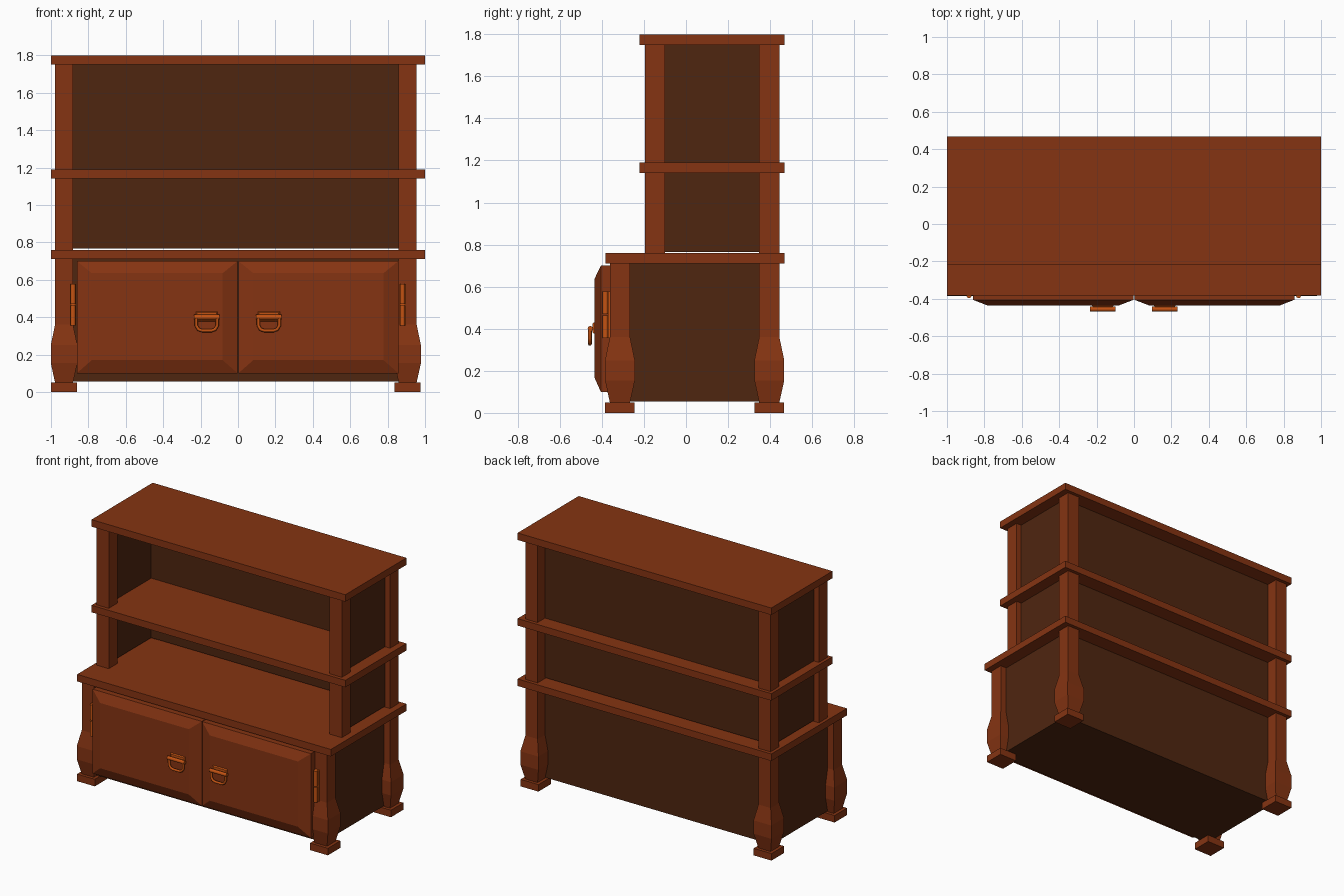
import bpy, bmesh, math
from mathutils import Vector

if "Cube" in bpy.data.objects:
    bpy.data.objects.remove(bpy.data.objects["Cube"])


def material(name, rgb):
    m = bpy.data.materials.new(name)
    m.diffuse_color = (*rgb, 1)
    m.use_nodes = True
    m.node_tree.nodes["Principled BSDF"].inputs["Base Color"].default_value = m.diffuse_color
    return m


WOOD = material("red brown wood", (0.235, 0.034, 0.006))
DARK = material("dark brown panel", (0.078, 0.019, 0.005))
METAL = material("copper metal", (0.55, 0.085, 0.006))


def finish(bm, name, mat):
    bmesh.ops.recalc_face_normals(bm, faces=bm.faces)
    me = bpy.data.meshes.new(name)
    bm.to_mesh(me)
    bm.free()
    me.materials.append(mat)
    ob = bpy.data.objects.new(name, me)
    bpy.context.collection.objects.link(ob)
    return ob


def loft(name, rings, mat):
    """Skin a stack of point rings and cap both ends."""
    bm = bmesh.new()
    vs = [[bm.verts.new(p) for p in r] for r in rings]
    n = len(vs[0])
    for a, b in zip(vs, vs[1:]):
        for i in range(n):
            bm.faces.new((a[i], a[(i + 1) % n], b[(i + 1) % n], b[i]))
    bm.faces.new(vs[0])
    bm.faces.new(vs[-1])
    return finish(bm, name, mat)


def flat_ring(x0, x1, y0, y1, z):
    return [(x0, y0, z), (x1, y0, z), (x1, y1, z), (x0, y1, z)]


def front_ring(x0, x1, z0, z1, y):
    return [(x0, y, z0), (x1, y, z0), (x1, y, z1), (x0, y, z1)]


def box(name, x0, x1, y0, y1, z0, z1, mat):
    return loft(name, [flat_ring(x0, x1, y0, y1, z) for z in (z0, z1)], mat)


def post(name, x, y, profile):
    """Square post from (half width, height) pairs."""
    return loft(name, [flat_ring(x - w, x + w, y - w, y + w, z) for w, z in profile], WOOD)


def rod(name, pts, r, mat, segs=8):
    cu = bpy.data.curves.new(name, 'CURVE')
    cu.dimensions = '3D'
    cu.bevel_depth = r
    cu.bevel_resolution = (segs - 4) // 2
    cu.use_fill_caps = True
    sp = cu.splines.new('POLY')
    sp.points.add(len(pts) - 1)
    for p, q in zip(sp.points, pts):
        p.co = (*q, 1)
    cu.materials.append(mat)
    ob = bpy.data.objects.new(name, cu)
    bpy.context.collection.objects.link(ob)
    return ob


# Three horizontal boards
box("counter_board", -1, 1, -0.383, 0.468, 0.71, 0.76, WOOD)
box("middle_shelf", -1, 1, -0.22, 0.468, 1.14, 1.19, WOOD)
box("top_board", -1, 1, -0.22, 0.468, 1.75, 1.80, WOOD)

XL, XR = -0.93, 0.907            # post centre lines
YB, YF, YU = 0.396, -0.314, -0.147

# Legs with swollen lower part, feet and upper posts
LEG = [(0.048, 0.05), (0.071, 0.155), (0.071, 0.25), (0.048, 0.36), (0.048, 0.71)]
for side, x in (("left", XL), ("right", XR)):
    for place, y in (("front", YF), ("back", YB)):
        post(f"{place}_{side}_leg", x, y, LEG)
        post(f"{place}_{side}_foot", x, y, [(0.07, 0), (0.07, 0.05)])
    for place, y in (("front", YU), ("back", YB)):
        post(f"{place}_{side}_upper_post", x, y, [(0.048, 0.76), (0.048, 1.75)])

# Dark cabinet body
box("cabinet_body", XL, XR, -0.335, 0.36, 0.055, 0.71, DARK)

# Thin dark panels of the upper shelves
box("upper_back_panel", XL, XR, 0.34, 0.36, 0.766, 1.75, DARK)
for side, x in (("left", XL), ("right", XR)):
    box(f"upper_{side}_panel", x - 0.008, x + 0.008, YU, 0.36, 0.766, 1.75, DARK)

# Raised doors, hinges and handles
for side, x0, x1, hx, cx in (("left", -0.862, -0.002, -0.882, -0.167),
                             ("right", 0.002, 0.858, 0.88, 0.165)):
    c = 0.08
    loft(f"{side}_door", [
        front_ring(x0, x1, 0.10, 0.70, -0.335),
        front_ring(x0, x1, 0.10, 0.70, -0.405),
        front_ring(x0 + c, x1 - c, 0.17, 0.635, -0.436)], WOOD)

    # Hinge: back plate and two stacked barrels
    box(f"{side}_hinge_plate", hx - 0.017, hx + 0.017, -0.372, -0.355, 0.355, 0.578, METAL)
    for k, (z0, z1) in enumerate(((0.355, 0.462), (0.47, 0.578))):
        rod(f"{side}_hinge_barrel_{k}", [(hx, -0.383, z0), (hx, -0.383, z1)], 0.014, METAL)

    # Handle: tapered plate, pivots and hanging bail
    loft(f"{side}_handle_plate", [
        front_ring(cx - 0.06, cx + 0.06, 0.375, 0.432, -0.434),
        front_ring(cx - 0.052, cx + 0.052, 0.382, 0.425, -0.444)], METAL)
    rod(f"{side}_handle_pivot", [(cx - 0.068, -0.455, 0.40), (cx + 0.068, -0.455, 0.40)],
        0.013, METAL)
    pts = [(-0.056, 0.40), (-0.056, 0.355), (-0.045, 0.335), (-0.025, 0.328),
           (0.025, 0.328), (0.045, 0.335), (0.056, 0.355), (0.056, 0.40)]
    rod(f"{side}_handle_bail", [(cx + px, -0.457, pz) for px, pz in pts], 0.009, METAL)
